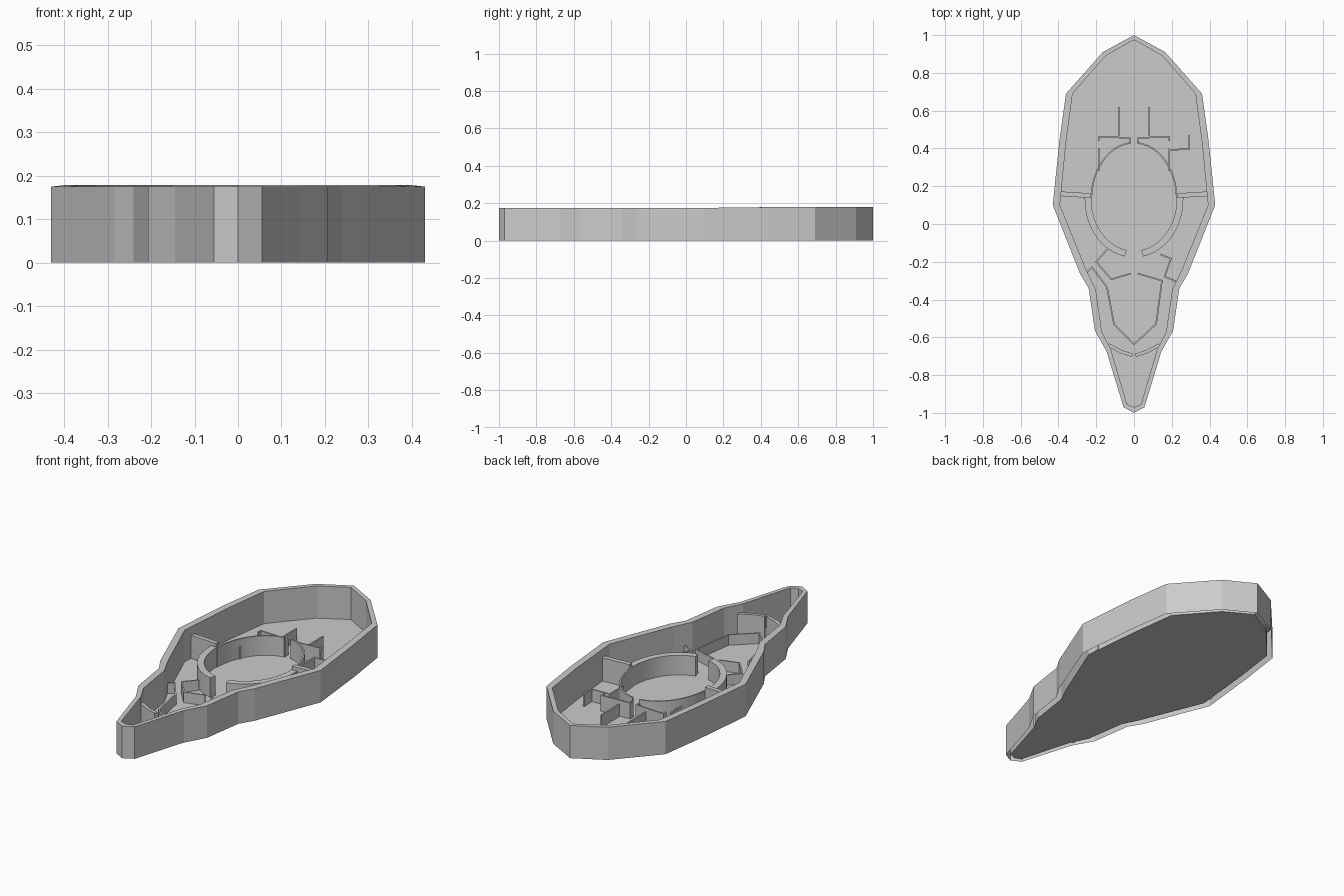
import bpy, bmesh, math
from mathutils import Vector

if "Cube" in bpy.data.objects:
    bpy.data.objects.remove(bpy.data.objects["Cube"], do_unlink=True)

grey = bpy.data.materials.new("plain grey")
grey.use_nodes = True
grey.diffuse_color = (0.6, 0.6, 0.6, 1)
grey.node_tree.nodes["Principled BSDF"].inputs["Base Color"].default_value = (0.6, 0.6, 0.6, 1)

FLOOR = 0.003


def finish(name, bm):
    mesh = bpy.data.meshes.new(name)
    bm.to_mesh(mesh)
    bm.free()
    mesh.materials.append(grey)
    obj = bpy.data.objects.new(name, mesh)
    bpy.context.collection.objects.link(obj)
    return obj


def offset(points, dist):
    """Mitred sideways offset of an open path, to its left."""
    pts = [Vector(p) for p in points]
    dirs = [(b - a).normalized() for a, b in zip(pts, pts[1:])]
    out = []
    for i, p in enumerate(pts):
        a, b = dirs[max(i - 1, 0)], dirs[min(i, len(dirs) - 1)]
        na, nb = Vector((-a.y, a.x)), Vector((-b.y, b.x))
        out.append(p + (na + nb) * dist / (1 + na.dot(nb)))
    return out


def wall(name, points, height, thick=0.008, side=0):
    """Upright strip along a path; side 0 centres it, 1 grows it to the left."""
    left = offset(points, thick if side else thick / 2)
    right = offset(points, 0 if side else -thick / 2)
    bm = bmesh.new()
    low = [bm.verts.new((p.x, p.y, FLOOR)) for p in right + left[::-1]]
    base = bm.faces.new(low)
    top = bmesh.ops.extrude_face_region(bm, geom=[base])["geom"]
    for v in top:
        if isinstance(v, bmesh.types.BMVert):
            v.co.z = height
    bmesh.ops.recalc_face_normals(bm, faces=bm.faces)
    return finish(name, bm)


def mirrored(half):
    """Closed outline from the +x half, listed back to front."""
    return half + [(-x, y) for x, y in half[-2:0:-1]]


def arc(start, end, rx, ry, steps=16):
    angles = [math.radians(start + (end - start) * i / steps) for i in range(steps + 1)]
    return [(rx * math.cos(a), 0.13 + ry * math.sin(a)) for a in angles]


# Hull: outer and inner skins joined by a top rim, open underneath
outer = mirrored([(0, 1), (0.165, 0.91), (0.36, 0.69), (0.395, 0.44), (0.43, 0.10),
                  (0.285, -0.265), (0.24, -0.34), (0.207, -0.565), (0.145, -0.675),
                  (0.055, -0.97), (0, -1)])
inner = mirrored([(0, 0.975), (0.15, 0.89), (0.325, 0.69), (0.36, 0.43), (0.392, 0.10),
                  (0.25, -0.25), (0.203, -0.345), (0.17, -0.57), (0.122, -0.665),
                  (0.037, -0.955), (0, -0.97)])


def rim_z(y):
    return 0.179 if y > 0.3 else 0.175


bm = bmesh.new()
loops = [[bm.verts.new((x, y, z if z is not None else rim_z(y))) for x, y in shape]
         for shape, z in ((outer, 0), (outer, None), (inner, None), (inner, FLOOR))]
count = len(outer)
for a, b in zip(loops, loops[1:]):
    for i in range(count):
        j = (i + 1) % count
        bm.faces.new((a[j], a[i], b[i], b[j]))
bm.faces.new(loops[3][::-1])
bmesh.ops.recalc_face_normals(bm, faces=bm.faces)
finish("hull", bm)

# Central ring: thick front halves, thin back halves
for side, s in (("left", 1), ("right", -1)):
    front = [(s * x, y) for x, y in arc(2, -80, 0.226, 0.272)]
    back = [(s * x, y) for x, y in arc(2, 85, 0.226, 0.3)]
    wall(side + "_ring_front", front, 0.11, 0.035, 1) if s > 0 else \
        wall(side + "_ring_front", front[::-1], 0.11, 0.035, 1)
    wall(side + "_ring_back", back, 0.11)
    # Braces joining the ring and the nose to the hull
    wall(side + "_side_brace", [(s * 0.23, 0.15), (s * 0.39, 0.16)], 0.13, 0.025)
    wall(side + "_nose_brace", [(s * 0.135, -0.64), (s * 0.07, -0.675), (s * 0.008, -0.695)],
         0.13, 0.018)
    # Back partitions
    wall(side + "_back_fin", [(s * 0.08, 0.62), (s * 0.08, 0.465)], 0.07)
    wall(side + "_back_panel", [(s * 0.187, 0.44), (s * 0.187, 0.463),
                                (s * 0.02, 0.455), (s * 0.02, 0.43)], 0.09)
    wall(side + "_back_post", [(s * 0.187, 0.4), (s * 0.187, 0.28)], 0.07)

wall("left_back_hook", [(0.187, 0.392), (0.293, 0.397), (0.29, 0.47)], 0.07)

# Front partitions
wall("right_front_panel", [(-0.143, -0.135), (-0.2, -0.2), (-0.12, -0.293),
                           (-0.016, -0.262)], 0.06)
wall("left_front_panel", [(0.138, -0.16), (0.196, -0.183), (0.162, -0.278),
                          (0.222, -0.304)], 0.06)
wall("nose_chamber", [(0.02, -0.262), (0.148, -0.3), (0.117, -0.53), (0, -0.637),
                      (-0.106, -0.53), (-0.143, -0.335), (-0.222, -0.23),
                      (-0.25, -0.257)], 0.06)
